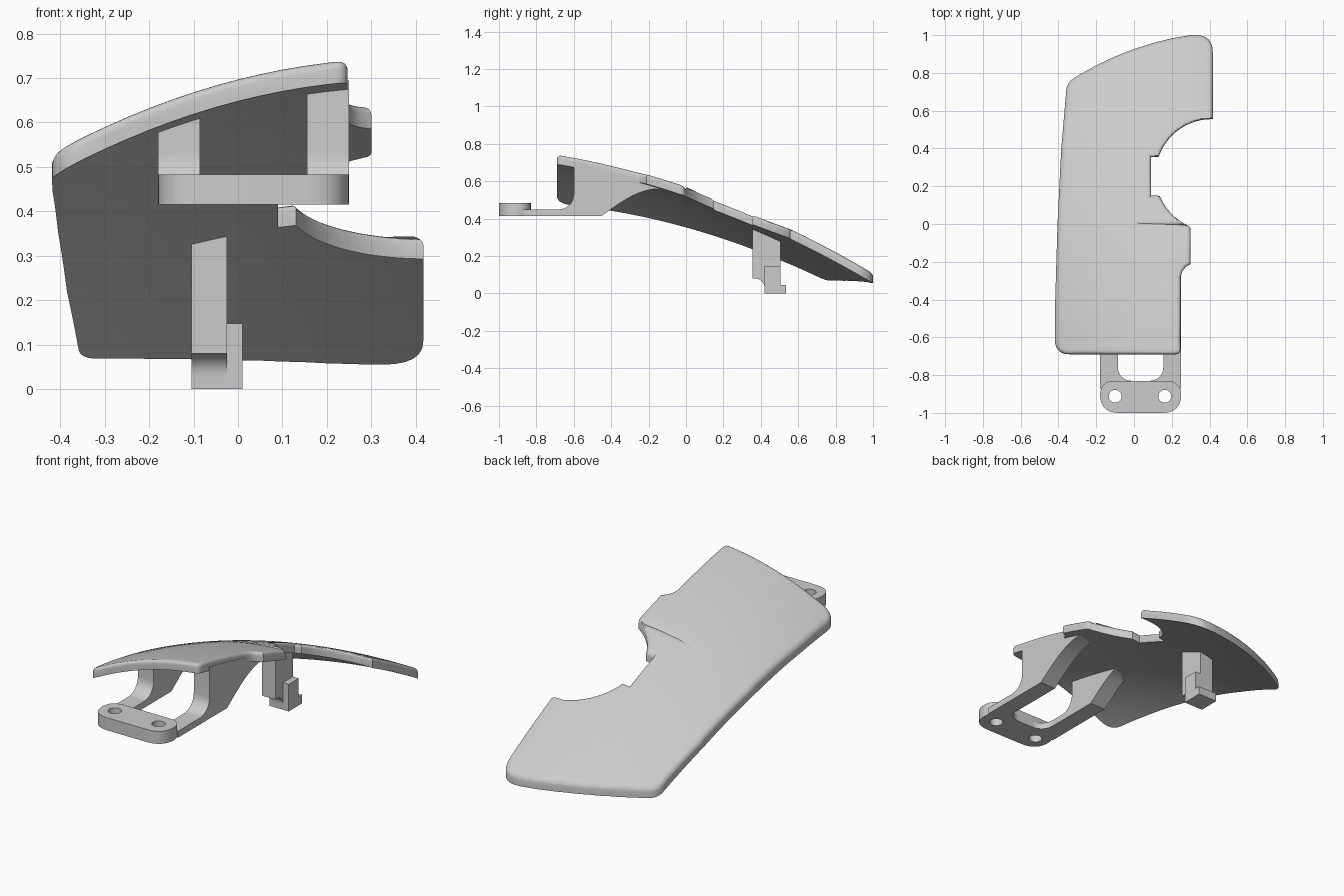
import bpy, bmesh, math
from mathutils import Vector

cube = bpy.data.objects.get("Cube")
if cube:
    bpy.data.objects.remove(cube)

grey = bpy.data.materials.new("light_grey")
grey.use_nodes = True
grey.diffuse_color = (0.6, 0.6, 0.6, 1)
grey.node_tree.nodes["Principled BSDF"].inputs["Base Color"].default_value = (0.6, 0.6, 0.6, 1)

THICK = 0.052
FLOOR = 0.055


def surface(x, y):
    """Height of the curved panel's upper side."""
    along = 0.534 - 0.33 * y - 0.13 * y * y
    across = 0.252 * x - 0.336 * x * x
    return along + across * (0.82 - 0.22 * y + 0.1 * y * y)


def finish(bm, name):
    bmesh.ops.remove_doubles(bm, verts=bm.verts, dist=1e-5)
    bmesh.ops.recalc_face_normals(bm, faces=bm.faces)
    mesh = bpy.data.meshes.new(name)
    bm.to_mesh(mesh)
    bm.free()
    mesh.materials.append(grey)
    obj = bpy.data.objects.new(name, mesh)
    bpy.context.collection.objects.link(obj)
    bpy.ops.object.select_all(action='DESELECT')
    obj.select_set(True)
    bpy.context.view_layer.objects.active = obj
    bpy.ops.object.shade_smooth_by_angle(angle=math.radians(30))
    return obj


def arc(cx, cy, r, start, end, n):
    angles = [math.radians(start + (end - start) * i / n) for i in range(n + 1)]
    return [(cx + r * math.cos(a), cy + r * math.sin(a)) for a in angles]


def rounded(points, steps=6):
    """Outline whose third coordinate, when given, is the corner setback."""
    out = []
    for i, p in enumerate(points):
        c = Vector(p[:2])
        if len(p) == 2:
            out.append(c)
            continue
        a = c + (Vector(points[i - 1][:2]) - c).normalized() * p[2]
        b = c + (Vector(points[(i + 1) % len(points)][:2]) - c).normalized() * p[2]
        for k in range(steps + 1):
            t = k / steps
            out.append(a * (1 - t) ** 2 + c * 2 * t * (1 - t) + b * t * t)
    return out


def prism(name, loops, z0, z1):
    """Extrude an outline, with any further loops as holes."""
    bm = bmesh.new()
    for loop in loops:
        vs = [bm.verts.new((x, y, z0)) for x, y in loop]
        for i, v in enumerate(vs):
            bm.edges.new((vs[i - 1], v))
    bmesh.ops.triangle_fill(bm, edges=bm.edges[:], use_beauty=True)
    res = bmesh.ops.extrude_face_region(bm, geom=bm.faces[:], use_keep_orig=True)
    for v in res["geom"]:
        if isinstance(v, bmesh.types.BMVert):
            v.co.z = z1
    return finish(bm, name)


def strip(name, x0, x1, stations):
    """Block swept along y; a height of None reaches into the panel."""
    bm = bmesh.new()
    rings = []
    for y, low, high in stations:
        ring = []
        for x in (x0, x1):
            top = surface(x, y) - THICK + 0.02 if high is None else high
            ring += [(x, y, min(low, top - 0.01)), (x, y, top)]
        rings.append([bm.verts.new(ring[k]) for k in (0, 1, 3, 2)])
    for a, b in zip(rings, rings[1:]):
        for i in range(4):
            bm.faces.new((a[i - 1], a[i], b[i], b[i - 1]))
    bm.faces.new(rings[0])
    bm.faces.new(rings[-1][::-1])
    return finish(bm, name)


# Curved panel: outline, rounded upper rim, grid cuts, then bend
outline = rounded(
    [(-0.42, -0.69, 0.08), (0.247, -0.69, 0.03), (0.247, -0.28), (0.256, -0.25),
     (0.275, -0.227), (0.3, -0.212), (0.3, -0.005, 0.03)]
    + arc(0.41, 0.26, 0.295, 244, 202, 10)
    + [(0.09, 0.15), (0.09, 0.355)]
    + arc(0.41, 0.26, 0.295, 161, 90, 16)
    + [(0.417, 0.555), (0.417, 1.0, 0.09), (0.3, 1.0), (0.2, 0.983), (0.1, 0.958),
       (0.0, 0.926), (-0.1, 0.887), (-0.2, 0.84), (-0.29, 0.79), (-0.355, 0.75, 0.045),
       (-0.385, 0.4), (-0.405, 0.0), (-0.417, -0.4)])
bm = bmesh.new()
face = bm.faces.new([bm.verts.new((p[0], p[1], 0)) for p in outline])
rim = bm.edges[:]
R, RINGS = 0.02, 4
for v in face.verts:
    v.co.z = -R
wall = bmesh.ops.extrude_edge_only(bm, edges=rim)["geom"]
for v in wall:
    if isinstance(v, bmesh.types.BMVert):
        v.co.z = -THICK
lower = [e for e in wall if isinstance(e, bmesh.types.BMEdge)
         and all(v.co.z < -R - 0.01 for v in e.verts)]
bmesh.ops.edgeloop_fill(bm, edges=lower)
bm.normal_update()
last = 0
for k in range(1, RINGS + 1):
    a = k / RINGS * math.pi / 2
    inset = R * (1 - math.cos(a))
    bmesh.ops.inset_region(bm, faces=[face], thickness=inset - last, use_even_offset=True)
    last = inset
    for v in face.verts:
        v.co.z = -R + R * math.sin(a)
bmesh.ops.triangulate(bm, faces=bm.faces[:])
for axis, lo, n in ((0, -0.4, 17), (1, -0.66, 34)):
    for i in range(n):
        co, no = [0, 0, 0], [0, 0, 0]
        co[axis], no[axis] = lo + 0.05 * i, 1
        bmesh.ops.bisect_plane(bm, geom=bm.verts[:] + bm.edges[:] + bm.faces[:],
                               dist=1e-5, plane_co=co, plane_no=no)
for v in bm.verts:
    v.co.z = max(v.co.z + surface(v.co.x, v.co.y), FLOOR)
finish(bm, "curved_panel")

# Mounting pad with two screw holes
pad = rounded([(-0.18, -1.0, 0.1), (0.25, -1.0, 0.1), (0.25, -0.83, 0.08), (-0.18, -0.83, 0.08)], 8)
holes = [arc(x, -0.912, 0.034, 0, 345, 23) for x in (-0.1, 0.163)]
prism("mounting_pad", [pad] + holes, 0.415, 0.483)

# Two arched arms joining the pad to the panel
arm = [(-0.87, 0.415, 0.45)]
for i in range(9):
    a = math.radians(90 * i / 8)
    arm.append((-0.68 + 0.08 * math.sin(a), 0.415, 0.53 - 0.08 * math.cos(a)))
arm.append((-0.6, 0.415, None))
for i in range(17):
    t = i / 16
    arm.append((-0.45 + 0.31 * t, 0.415 + 0.145 * math.sin(t * math.pi / 2), None))
for side, x0, x1 in (("right", -0.18, -0.085), ("left", 0.155, 0.25)):
    strip(side + "_arm", x0, x1, arm)

# Fillets where the arms meet the pad
for side, x, s in (("right", -0.085, 1), ("left", 0.155, -1)):
    curve = [(x + s * (0.07 + px), py) for px, py in arc(0, -0.76, 0.07, 180, 270, 8)]
    prism(side + "_arm_fillet", [curve + [(x + s * 0.07, -0.84), (x, -0.84)]], 0.415, 0.45)

# Clip post under the panel, with a side block and a toe
post = [(0.355, 0.08, None)]
for i in range(9):
    a = math.radians(90 * i / 8)
    post.append((0.37 + 0.05 * math.sin(a), 0.03 + 0.05 * math.cos(a), None))
post += [(0.42, 0, None), (0.505, 0, None)]
strip("clip_post", -0.105, -0.025, post)
strip("clip_side_block", -0.025, 0.01, [(0.42, 0, 0.147), (0.505, 0, 0.147)])
strip("clip_toe", -0.105, 0.01, [(0.505, 0, 0.046), (0.535, 0, 0.046)])
